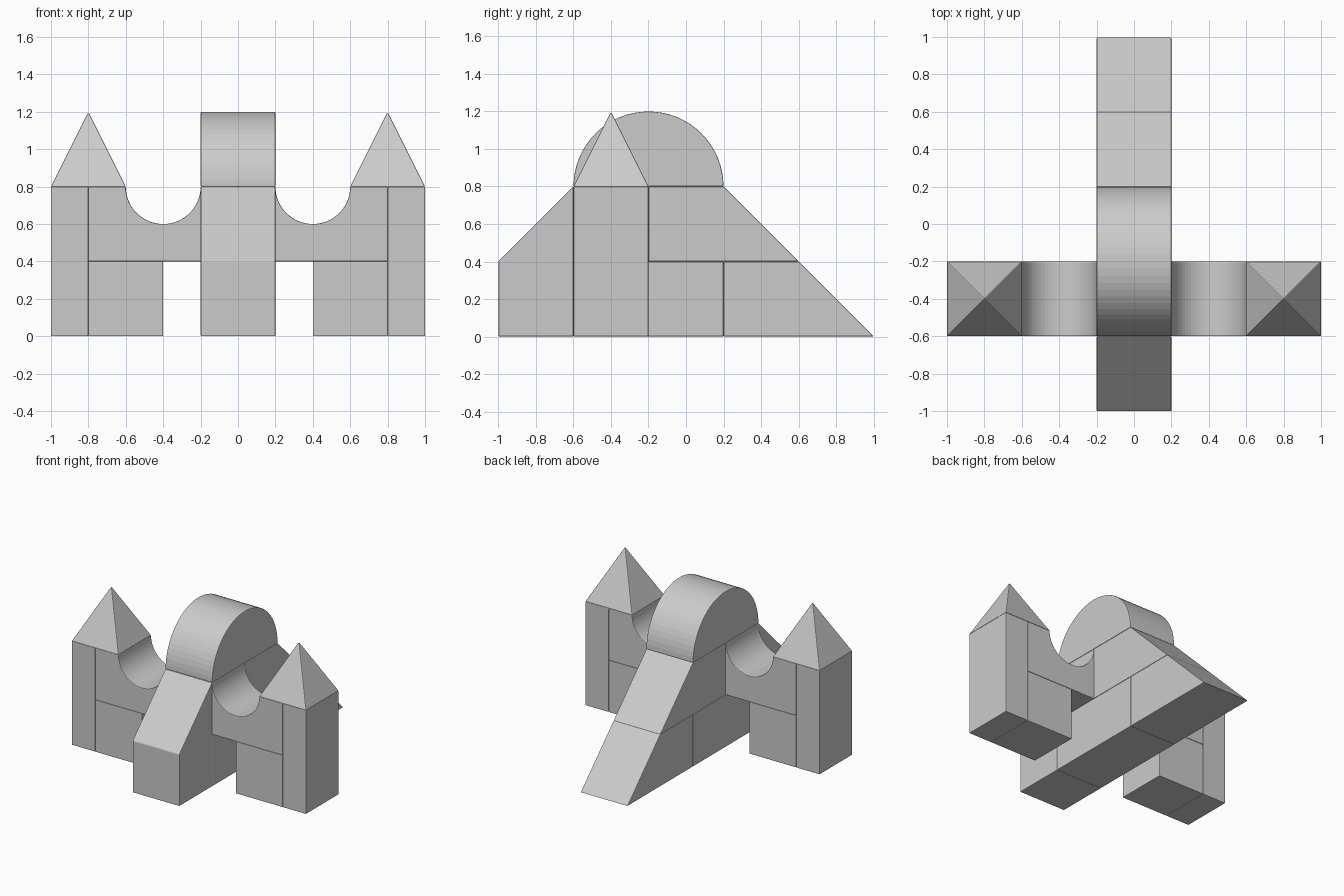
import bpy
import bmesh
from math import sin, cos, pi

if "Cube" in bpy.data.objects:
    bpy.data.objects.remove(bpy.data.objects["Cube"], do_unlink=True)

ARC_STEPS = 32
EDGE = 0.005


def finish(name, bm):
    """Turn a bmesh into a block with slightly softened edges."""
    bmesh.ops.recalc_face_normals(bm, faces=bm.faces)
    mesh = bpy.data.meshes.new(name)
    bm.to_mesh(mesh)
    bm.free()
    obj = bpy.data.objects.new(name, mesh)
    bpy.context.collection.objects.link(obj)
    bevel = obj.modifiers.new("soft_edges", "BEVEL")
    bevel.width = EDGE
    bevel.segments = 2
    bevel.limit_method = "ANGLE"
    return obj


def prism(name, profile, axis, start, end):
    """Extrude a 2D profile: (y, z) along x, or (x, z) along y."""
    bm = bmesh.new()
    place = (lambda a, b: (start, a, b)) if axis == "x" else (lambda a, b: (a, start, b))
    face = bm.faces.new([bm.verts.new(place(a, b)) for a, b in profile])
    grown = bmesh.ops.extrude_face_region(bm, geom=[face])
    step = end - start
    bmesh.ops.translate(
        bm,
        vec=(step, 0, 0) if axis == "x" else (0, step, 0),
        verts=[v for v in grown["geom"] if isinstance(v, bmesh.types.BMVert)],
    )
    return finish(name, bm)


def rect(a0, a1, b0, b1):
    return [(a0, b0), (a1, b0), (a1, b1), (a0, b1)]


def arc(centre, height, radius, first, last):
    angles = [first + (last - first) * i / ARC_STEPS for i in range(ARC_STEPS + 1)]
    return [(centre + radius * cos(t), height + radius * sin(t)) for t in angles]


# Central row of blocks, front to back
centre_blocks = {
    "front_slope_block": [(-1, 0), (-0.6, 0), (-0.6, 0.8), (-1, 0.4)],
    "base_block": rect(-0.6, 0.2, 0, 0.4),
    "rear_lower_slope": [(0.2, 0), (1, 0), (0.6, 0.4), (0.2, 0.4)],
    "rear_upper_slope": [(-0.2, 0.4), (0.6, 0.4), (0.2, 0.8), (-0.2, 0.8)],
    "half_round_top": arc(-0.2, 0.8, 0.4, 0, pi),
}
for name, profile in centre_blocks.items():
    prism(name, profile, "x", -0.2, 0.2)

# Matching wings on each side
for side, s in (("left", 1), ("right", -1)):
    # Block with a round hollow in its top, meeting its twin at the centre
    hollow = [(0, 0.4), (0.8, 0.4), (0.8, 0.8)] + arc(0.4, 0.8, 0.2, 0, -pi) + [(0, 0.8)]
    wing_blocks = {
        "bridge": hollow,
        "foot_block": rect(0.4, 0.8, 0, 0.4),
        "tower_slab": rect(0.8, 1, 0, 0.8),
    }
    for name, profile in wing_blocks.items():
        prism(f"{side}_{name}", [(s * x, z) for x, z in profile], "y", -0.6, -0.2)

    # Pyramid roof
    bm = bmesh.new()
    apex = bm.verts.new((s * 0.8, -0.4, 1.2))
    base = [bm.verts.new((s * x, y, 0.8)) for x, y in rect(0.6, 1, -0.6, -0.2)]
    bm.faces.new(base)
    for i in range(4):
        bm.faces.new((base[i], base[(i + 1) % 4], apex))
    finish(f"{side}_pyramid_roof", bm)
